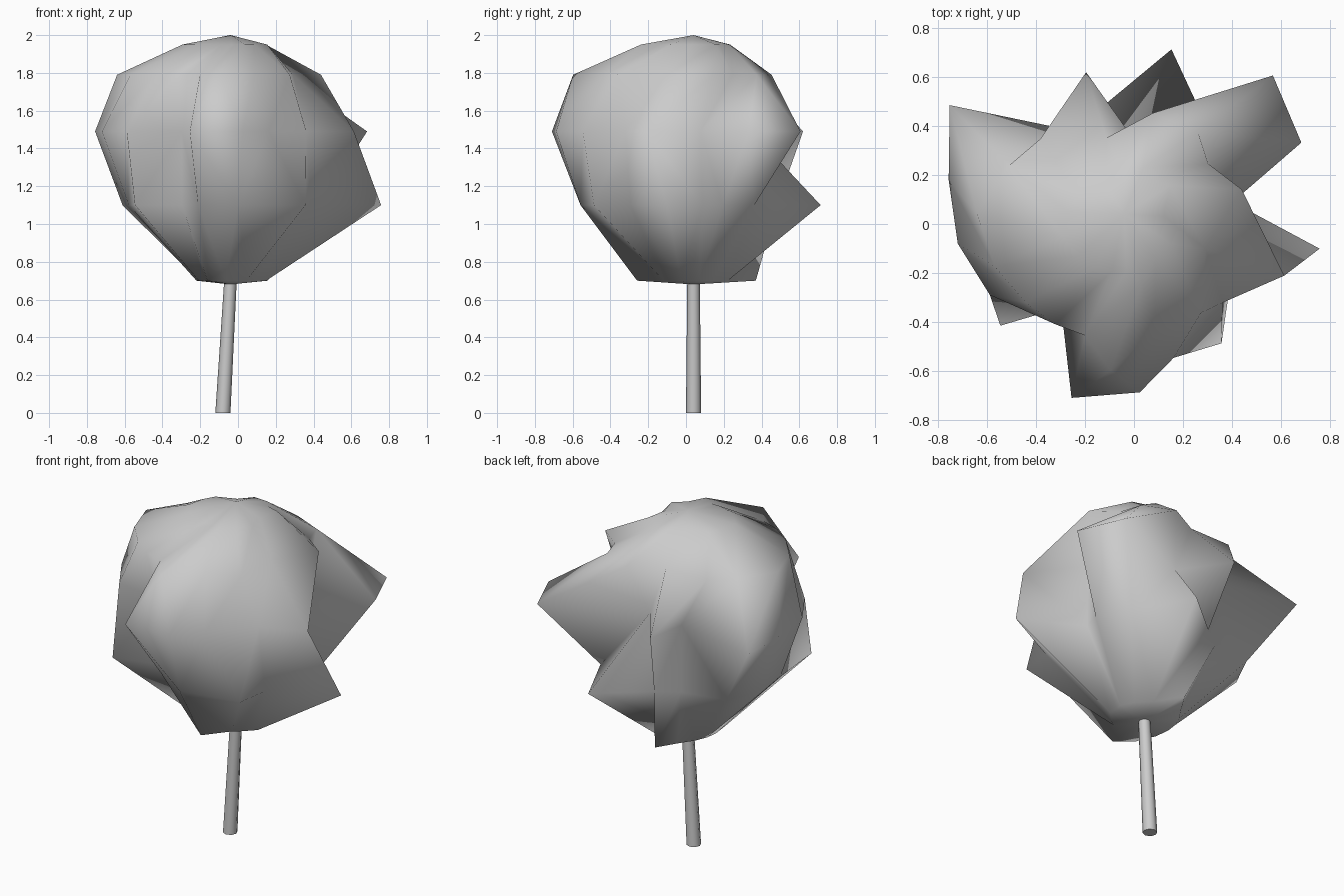
import bpy
import bmesh
from math import cos, sin, radians
from mathutils import Vector

default_cube = bpy.data.objects.get("Cube")
if default_cube:
    bpy.data.objects.remove(default_cube, do_unlink=True)

# One plain grey for the whole tree
grey = bpy.data.materials.new("plain_grey")
grey.use_nodes = True
colour = (0.6, 0.6, 0.6, 1.0)
grey.diffuse_color = colour
grey.node_tree.nodes["Principled BSDF"].inputs["Base Color"].default_value = colour

CENTRE = Vector((-0.04, 0.04, 0.0))

# Crown folds, anticlockwise: each has an angle in degrees and a radius in
# hundredths at the upper, middle and lower ring, then its base radius
FOLDS = [
    ((48, 45), (22, 78), (18, 50), 20),
    ((74, 43), (43, 83), (42, 48), 19),
    ((103, 32), (83, 31), (74, 70), 20),
    ((138, 46), (105, 60), (101, 45), 33),
    ((157, 51), (120, 39), (120, 42), 23),
    ((180, 60), (148, 84), (147, 56), 19),
    ((202, 57), (169, 73), (170, 58), 18),
    ((222, 54), (190, 69), (192, 55), 18),
    ((238, 53), (211, 64), (222, 68), 20),
    ((252, 52), (236, 46), (236, 46), 20),
    ((265, 64), (254, 78), (250, 50), 25),
    ((285, 49), (275, 73), (274, 60), 30),
    ((308, 51), (289, 62), (307, 66), 18),
    ((337, 36), (318, 54), (322, 54), 18),
    ((372, 49), (339, 70), (350, 81), 20),
    ((391, 40), (365, 43), (366, 45), 19),
]


def ring_point(angle, radius, height):
    a = radians(angle)
    return CENTRE + Vector((cos(a) * radius, sin(a) * radius, height))


def fold_points(fold):
    """Points of one fold, from the cap down to the base."""
    upper, middle, lower = [(angle, r / 100) for angle, r in fold[:3]]
    return [
        ring_point(upper[0] + 20, upper[1] * 0.45, 1.95),
        ring_point(*upper, 1.79),
        ring_point(*middle, 1.49),
        ring_point(*lower, 1.10),
        ring_point(lower[0] - 9, fold[3] / 100, 0.70),
    ]


def add_panel(bm, a, b, c, d):
    """Fill a four-cornered gap, creased along its shorter diagonal."""
    if (a.co - c.co).length < (b.co - d.co).length:
        triangles = (a, b, c), (a, c, d)
    else:
        triangles = (a, b, d), (b, c, d)
    for triangle in triangles:
        bm.faces.new(triangle)


def finish(bm, name):
    for face in bm.faces:
        face.smooth = True
    mesh = bpy.data.meshes.new(name)
    bm.to_mesh(mesh)
    bm.free()
    mesh.materials.append(grey)
    obj = bpy.data.objects.new(name, mesh)
    bpy.context.collection.objects.link(obj)
    return obj


# Crown: crumpled ball skinned between neighbouring folds
bm = bmesh.new()
top = bm.verts.new(CENTRE + Vector((0, 0, 2.0)))
bottom = bm.verts.new(CENTRE + Vector((0, 0, 0.68)))
columns = [[bm.verts.new(p) for p in fold_points(f)] for f in FOLDS]
for i, left in enumerate(columns):
    right = columns[(i + 1) % len(columns)]
    bm.faces.new((top, left[0], right[0]))
    bm.faces.new((bottom, right[-1], left[-1]))
    for k in range(len(left) - 1):
        add_panel(bm, left[k], left[k + 1], right[k + 1], right[k])
finish(bm, "crown")

# Trunk: thin leaning cylinder
bm = bmesh.new()
bmesh.ops.create_cone(bm, cap_ends=True, segments=8,
                      radius1=0.04, radius2=0.033, depth=0.72)
for v in bm.verts:
    v.co.z += 0.36
    v.co.x += -0.08 + 0.04 * v.co.z / 0.7
    v.co.y += 0.04
trunk = finish(bm, "trunk")
bpy.context.view_layer.objects.active = trunk
trunk.select_set(True)
bpy.ops.object.shade_smooth_by_angle(angle=radians(50))
